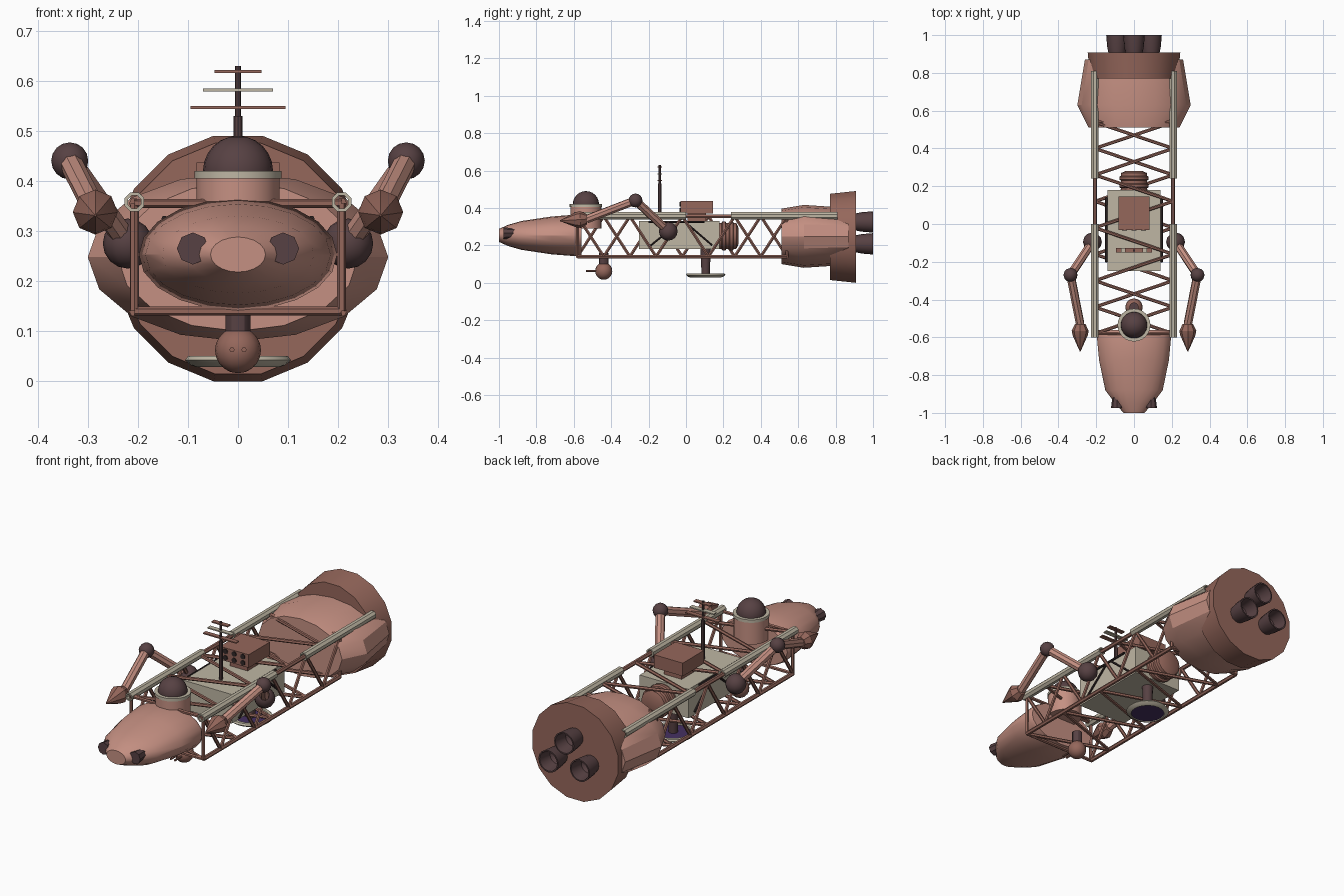
import bpy, bmesh, math
from mathutils import Vector, Matrix

cube = bpy.data.objects.get("Cube")
if cube:
    bpy.data.objects.remove(cube, do_unlink=True)


def colour(name, rgb):
    m = bpy.data.materials.new(name)
    m.use_nodes = True
    m.diffuse_color = (*rgb, 1)
    bsdf = m.node_tree.nodes["Principled BSDF"]
    bsdf.inputs["Base Color"].default_value = (*rgb, 1)
    bsdf.inputs["Roughness"].default_value = 0.7
    return m


PINK = colour("dusty pink", (0.56, 0.28, 0.225))
BROWN = colour("red brown", (0.30, 0.135, 0.105))
BEIGE = colour("warm beige", (0.52, 0.47, 0.37))
DARK = colour("dark plum grey", (0.095, 0.053, 0.056))
BLACK = colour("charcoal", (0.03, 0.02, 0.02))
PURPLE = colour("deep purple", (0.06, 0.03, 0.12))
parts = []


def finish(name, bm, mat):
    bmesh.ops.recalc_face_normals(bm, faces=bm.faces)
    me = bpy.data.meshes.new(name)
    bm.to_mesh(me)
    bm.free()
    me.materials.append(mat)
    ob = bpy.data.objects.new(name, me)
    bpy.context.collection.objects.link(ob)
    parts.append(ob)
    return ob


def add_loft(bm, sections, origin, axis, n, half=False, closed=False):
    """Rings of (distance, radius_x, radius_y) along an axis; capped, or closed into a loop."""
    q = Vector((0, 0, 1)).rotation_difference(Vector(axis))
    rings = []
    for t, rx, ry in sections:
        ring = []
        for i in range(n):
            a = math.tau * (i + 0.5 * half) / n
            p = Vector((rx * math.cos(a), ry * math.sin(a), t))
            ring.append(bm.verts.new(Vector(origin) + q @ p))
        rings.append(ring)
    pairs = list(zip(rings, rings[1:]))
    if closed:
        pairs.append((rings[-1], rings[0]))
    else:
        bm.faces.new(rings[0])
        bm.faces.new(rings[-1])
    for lo, hi in pairs:
        for i in range(n):
            j = (i + 1) % n
            bm.faces.new((lo[i], lo[j], hi[j], hi[i]))


def loft(name, mat, sections, origin=(0, 0, 0), axis=(0, 1, 0), n=16, **kw):
    bm = bmesh.new()
    add_loft(bm, sections, origin, axis, n, **kw)
    return finish(name, bm, mat)


def lathe(name, mat, profile, origin, axis, n=16, **kw):
    return loft(name, mat, [(t, r, r) for t, r in profile], origin, axis, n, **kw)


def rods(name, mat, pairs, r, n=6):
    bm = bmesh.new()
    for a, b in pairs:
        d = Vector(b) - Vector(a)
        add_loft(bm, [(0, r, r), (d.length, r, r)], a, d, n)
    return finish(name, bm, mat)


def ball(name, mat, centre, r, u=16, v=10):
    bm = bmesh.new()
    bmesh.ops.create_uvsphere(bm, u_segments=u, v_segments=v, radius=r,
                              matrix=Matrix.Translation(centre))
    return finish(name, bm, mat)


def box(name, mat, centre, size):
    bm = bmesh.new()
    bmesh.ops.create_cube(bm, size=1, matrix=Matrix.Translation(centre) @ Matrix.Diagonal((*size, 1)))
    return finish(name, bm, mat)


BACK, UP = (0, 1, 0), (0, 0, 1)

# Front cabin with twin nose thrusters
loft("cabin_hull", PINK, [(-1, .055, .035), (-.95, .1, .057), (-.88, .152, .077),
                          (-.72, .185, .101), (-.58, .198, .112), (-.56, .19, .107)],
     (0, 0, .253), n=20)
for s in (-1, 1):
    lathe("nose_thruster", DARK, [(0, .032), (.04, .027), (.13, .024)], (s * .09, -.975, .265), BACK, 8)

# Cupola on top of the cabin
lathe("cupola_base", PINK, [(0, .083), (.12, .083)], (0, -.535, .29), UP, 24)
lathe("cupola_ring", BEIGE, [(0, .087), (.015, .087)], (0, -.535, .405), UP, 24)
ball("cupola_dome", DARK, (0, -.535, .42), .07, 20, 12)

# Truss: four long beams, end frames and zigzag bracing
X, LOW, TOP, Y0, BAY, BAYS = .207, .14, .355, -.58, .14, 8
Y1 = Y0 + BAY * BAYS
corners = [(-X, LOW), (X, LOW), (X, TOP), (-X, TOP)]
rods("truss_beams", BROWN, [((x, Y0, z), (x, Y1, z)) for x, z in corners], .011)
frame, brace = [], []
for k in range(4):
    a, b = corners[k], corners[(k + 1) % 4]
    for y in (Y0, Y1):
        frame.append(((a[0], y, a[1]), (b[0], y, b[1])))
    for i in range(BAYS):
        p, q = (a, b) if i % 2 else (b, a)
        brace.append(((p[0], Y0 + i * BAY, p[1]), (q[0], Y0 + (i + 1) * BAY, q[1])))
rods("truss_frames", BROWN, frame, .009)
rods("truss_braces", BROWN, brace, .009)

# Hollow sleeves over the upper beams
for s in (-1, 1):
    for y, length in ((-.6, .6), (.24, .57)):
        lathe("rail_sleeve", BEIGE, [(0, .021), (length, .021), (length, .014), (0, .014)],
              (s * X, y, .358), BACK, 8, half=True, closed=True)

# Cargo module with side struts, and a ribbed tank behind it
box("cargo_module", BEIGE, (0, -.035, .255), (.28, .43, .15))
strut = []
for s in (-1, 1):
    x = s * .147
    strut += [((x, -.2, .19), (x, -.04, .32)), ((x, .0, .32), (x, .14, .2)),
              ((x, -.2, .325), (x, .1, .325))]
rods("cargo_struts", BLACK, strut, .006)
ribs = [(0, .07), (.02, .07), (.025, .078), (.04, .078), (.045, .07), (.06, .07),
        (.065, .078), (.08, .078), (.085, .07), (.1, .068), (.11, .045)]
lathe("ribbed_tank", BROWN, ribs, (0, .17, .25), BACK, 16)

# Instrument box with a grid of ports on its front
box("instrument_box", BROWN, (0, .057, .403), (.165, .175, .068))
box("instrument_pedestal", BROWN, (0, .057, .35), (.1, .1, .05))
for x in (-.05, 0, .05):
    for z in (.387, .42):
        lathe("instrument_port", BLACK, [(0, .013), (.006, .013)], (x, -.035, z), BACK, 10)

# Antenna mast with three crossbars
rods("antenna_mast", DARK, [((0, -.14, .32), (0, -.14, .63))], .006, 8)
rods("antenna_socket", DARK, [((0, -.14, .32), (0, -.14, .53))], .009, 8)
for z, w, m in ((.547, .19, BROWN), (.582, .14, BEIGE), (.619, .094, BROWN)):
    box("antenna_crossbar", m, (0, -.14, z), (w, .024, .006))

# Jointed arms
for s in (-1, 1):
    shoulder = Vector((s * .22, -.095, .275))
    elbow = Vector((s * .336, -.27, .44))
    wrist = Vector((s * .285, -.53, .34))
    ball("shoulder_joint", DARK, shoulder, .05, 12, 8)
    ball("elbow_joint", DARK, elbow, .037, 12, 8)
    rods("upper_arm", PINK, [(shoulder, elbow)], .023, 8)
    rods("forearm", PINK, [(elbow, wrist)], .023, 8)
    lathe("gripper", BROWN, [(0, .028), (.035, .045), (.06, .04), (.145, .002)],
          wrist, (0, -1, -.06), 8)

# Sensor ball under the cabin
lathe("sensor_stem", DARK, [(0, .025), (.08, .025)], (0, -.44, .08), UP, 12)
ball("sensor_ball", BROWN, (0, -.44, .062), .046)
rods("sensor_probes", BROWN, [((x, -.44, .063), (x, -.535, .063)) for x in (-.012, .012)], .005, 8)

# Dish under the truss
lathe("dish_stem", DARK, [(0, .022), (.15, .028)], (0, .105, .045), UP, 12)
lathe("dish_rim", BEIGE, [(.028, .082), (.032, .094), (.042, .106), (.05, .1), (.05, .084)],
      (0, .105, 0), UP, 24, closed=True)
lathe("dish_face", PURPLE, [(.033, .086), (.043, .086)], (0, .105, 0), UP, 24)

# Rear tank and engine bell
loft("rear_tank", PINK, [(.51, .24, .148), (.63, .3, .168), (.87, .26, .152)], (0, 0, .248))
lathe("engine_bell", BROWN, [(.77, .235), (.908, .25)], (0, 0, .245), BACK, 16, half=True)

# Three hollow nozzles
for x, z in ((0, .325), (-.09, .208), (.09, .208)):
    lathe("engine_nozzle", DARK, [(.89, .042), (.94, .052), (1, .057), (1, .05), (.93, .04), (.915, .02)],
          (x, 0, z), BACK, 16)

# Smooth shading with sharp creases kept
bpy.ops.object.select_all(action='DESELECT')
for ob in parts:
    ob.select_set(True)
bpy.context.view_layer.objects.active = parts[0]
bpy.ops.object.shade_smooth_by_angle(angle=math.radians(30))
